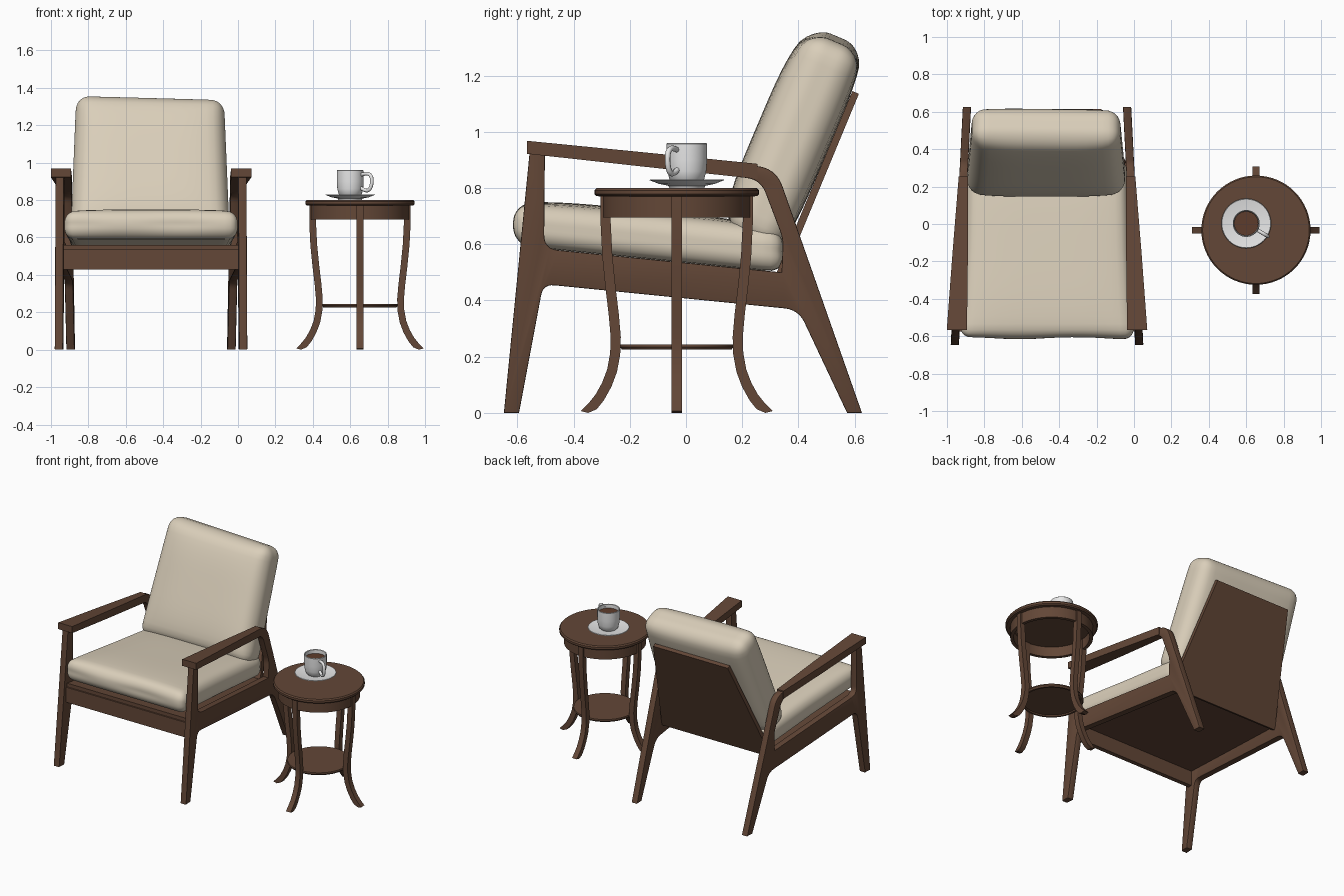
import bpy, bmesh, math
from mathutils import Vector, Matrix

cube = bpy.data.objects.get("Cube")
if cube:
    bpy.data.objects.remove(cube, do_unlink=True)


def material(name, rgb):
    m = bpy.data.materials.new(name)
    m.use_nodes = True
    m.diffuse_color = (*rgb, 1)
    m.node_tree.nodes["Principled BSDF"].inputs["Base Color"].default_value = (*rgb, 1)
    return m


WOOD = material("brown wood", (0.125, 0.063, 0.038))
FABRIC = material("beige fabric", (0.70, 0.62, 0.49))
CHINA = material("white china", (0.80, 0.80, 0.80))
COFFEE = material("coffee", (0.11, 0.045, 0.025))
CHAIR_X = -0.465
TABLE = Vector((0.652, -0.033, 0))
CUP = Vector((0.60, 0.003, 0))


def finish(name, bm, mat, angle=35):
    bmesh.ops.remove_doubles(bm, verts=bm.verts, dist=0.00005)
    bmesh.ops.recalc_face_normals(bm, faces=bm.faces)
    for f in bm.faces:
        f.smooth = True
    me = bpy.data.meshes.new(name)
    bm.to_mesh(me)
    bm.free()
    me.set_sharp_from_angle(angle=math.radians(angle))
    me.materials.append(mat)
    ob = bpy.data.objects.new(name, me)
    bpy.context.collection.objects.link(ob)
    return ob


def curve_to_bmesh(curve):
    ob = bpy.data.objects.new("helper", curve)
    bpy.context.collection.objects.link(ob)
    bpy.context.view_layer.update()
    me = bpy.data.meshes.new_from_object(ob.evaluated_get(bpy.context.evaluated_depsgraph_get()))
    bm = bmesh.new()
    bm.from_mesh(me)
    bpy.data.objects.remove(ob, do_unlink=True)
    bpy.data.curves.remove(curve)
    bpy.data.meshes.remove(me)
    return bm


def rounded(points, steps=6):
    """Outline with each corner (y, z, radius) softened."""
    out = []
    for i, (y, z, r) in enumerate(points):
        p = Vector((y, z))
        if not r:
            out.append(p)
            continue
        a = p + (Vector(points[i - 1][:2]) - p).normalized() * r
        b = p + (Vector(points[(i + 1) % len(points)][:2]) - p).normalized() * r
        for k in range(steps + 1):
            t = k / steps
            out.append(a * (1 - t) ** 2 + p * 2 * t * (1 - t) + b * t * t)
    return out


def loft(name, sections, mat, bevel=0.0):
    """Solid skinned through closed rings of equal length."""
    bm = bmesh.new()
    rings = [[bm.verts.new(p) for p in s] for s in sections]
    n = len(rings[0])
    for a, b in zip(rings, rings[1:]):
        for i in range(n):
            bm.faces.new((a[i], a[(i + 1) % n], b[(i + 1) % n], b[i]))
    bm.faces.new(rings[0])
    bm.faces.new(rings[-1])
    if bevel:
        edges = [e for e in bm.edges if e.calc_face_angle(0) > 0.6]
        bmesh.ops.bevel(bm, geom=edges, offset=bevel, segments=2, affect='EDGES', profile=0.5)
    return finish(name, bm, mat)


def lathe(name, profile, center, mat, segments=48):
    bm = bmesh.new()
    vs = [bm.verts.new((r, 0, z)) for r, z in profile]
    edges = [bm.edges.new(p) for p in zip(vs, vs[1:])]
    bmesh.ops.spin(bm, geom=vs + edges, cent=(0, 0, 0), axis=(0, 0, 1),
                   angle=2 * math.pi, steps=segments)
    bmesh.ops.translate(bm, vec=center, verts=bm.verts)
    return finish(name, bm, mat)


def cushion(name, half, radius, place, cuts=21):
    """Rounded box; place() puffs and poses each point."""
    bm = bmesh.new()
    bmesh.ops.create_cube(bm, size=2)
    bmesh.ops.subdivide_edges(bm, edges=bm.edges, cuts=cuts, use_grid_fill=True)
    for v in bm.verts:
        p = Vector([math.sin(c * math.pi / 2) * h for c, h in zip(v.co, half)])
        core = Vector([max(-(h - radius), min(h - radius, c)) for c, h in zip(p, half)])
        p = core + (p - core).normalized() * radius
        v.co = place(p, p.x / half[0], p.y / half[1], p.z / half[2])
    return finish(name, bm, FABRIC, 60)


# Chair side frames: legs, rail and arm in one outline with an opening
outer = [(-0.648, 0, 0), (-0.557, 0.92, 0), (-0.555, 0.955, 0), (0.32, 0.872, 0.07),
         (0.626, 0, 0), (0.573, 0, 0), (0.40, 0.367, 0.05), (-0.508, 0.458, 0.04), (-0.594, 0, 0)]
opening = [(-0.502, 0.92, 0), (-0.505, 0.584, 0.05), (0.34, 0.50, 0),
           (0.345, 0.62, 0.03), (0.265, 0.83, 0.05)]
for side, label in ((-1, "right"), (1, "left")):
    cu = bpy.data.curves.new("frame_outline", 'CURVE')
    cu.dimensions, cu.fill_mode = '2D', 'BOTH'
    cu.extrude, cu.bevel_depth, cu.offset, cu.bevel_resolution = 0.018, 0.004, -0.004, 1
    for outline in (outer, opening):
        pts = rounded(outline)
        sp = cu.splines.new('POLY')
        sp.points.add(len(pts) - 1)
        for q, p in zip(sp.points, pts):
            q.co = (p.x, p.y, 0, 1)
        sp.use_cyclic_u = True
    bm = curve_to_bmesh(cu)
    for v in bm.verts:
        y, z, t = v.co
        v.co = (CHAIR_X + side * (0.46 - 0.051 * y) + t, y, z)
    finish(label + "_side_frame", bm, WOOD)

    # Tapered arm rest, wide at the front
    rings = []
    for y, top, low, mid, hw in ((-0.566, 0.968, 0.922, 0.482, 0.054),
                                 (-0.15, 0.927, 0.876, 0.464, 0.041),
                                 (0.255, 0.886, 0.832, 0.447, 0.025)):
        x = CHAIR_X + side * mid
        rings.append([(x - hw, y, low), (x + hw, y, low), (x + hw, y, top), (x - hw, y, top)])
    loft(label + "_arm_rest", rings, WOOD, 0.005)


def plate(name, section, half_a, half_b):
    """Bar across the chair; its ends may taper from the first to the last points."""
    halves = (half_a, half_a, half_b, half_b)
    loft(name, [[(CHAIR_X + s * h, y, z) for h, (y, z) in zip(halves, section)]
                for s in (-1, 1)], WOOD)


plate("front_rail", [(-0.575, 0.43), (-0.545, 0.43), (-0.545, 0.535), (-0.575, 0.535)], 0.475, 0.475)
plate("seat_panel", [(-0.565, 0.535), (-0.565, 0.56), (0.33, 0.485), (0.33, 0.46)], 0.475, 0.432)
plate("back_panel", [(0.30, 0.445), (0.325, 0.435), (0.615, 1.135), (0.592, 1.145)], 0.425, 0.29)


# Cushions
def place_seat(p, u, v, w):
    puff = max(w, 0) * 0.024 * (1 - u ** 4) * (1 - v ** 4)
    x = p.x * (1 - 0.045 * (v + 1)) * (1 - 0.015 * (1 - abs(v)))
    wave = 0.006 * math.sin(5 * u) * (1 - abs(w))
    return (CHAIR_X + x, -0.13 + p.y + wave, 0.622 - 0.1 * p.y + p.z + puff)


def place_back(p, u, v, w):
    puff = (0.042 if w < 0 else 0.024) * w * (1 - u ** 4) * (1 - v ** 4)
    lean = math.radians(23)
    t = p.z + puff
    along = p.y - 0.012 * u * max(v, 0)
    x = p.x * (1 - 0.035 * (v + 1))
    return (CHAIR_X - 0.005 + x,
            0.385 + along * math.sin(lean) + t * math.cos(lean),
            0.97 + along * math.cos(lean) - t * math.sin(lean))


cushion("seat_cushion", (0.467, 0.48, 0.075), 0.06, place_seat)
cushion("back_cushion", (0.425, 0.39, 0.10), 0.075, place_back)

# Side table: top with apron, shelf and four curved legs
lathe("table_top", [(0, 0.765), (0.24, 0.765), (0.24, 0.695), (0.262, 0.695), (0.262, 0.77),
                    (0.285, 0.771), (0.292, 0.778), (0.292, 0.792), (0.285, 0.80), (0, 0.80)],
      TABLE, WOOD, 64)
lathe("table_shelf", [(0, 0.233), (0.18, 0.233), (0.183, 0.225), (0.195, 0.225), (0.202, 0.235),
                      (0.20, 0.244), (0, 0.244)], TABLE, WOOD, 48)
path = [Vector(p) for p in ((0.253, 0.77), (0.253, 0.68), (0.247, 0.56), (0.236, 0.45), (0.224, 0.35),
                            (0.217, 0.27), (0.219, 0.21), (0.230, 0.15), (0.249, 0.10),
                            (0.274, 0.055), (0.298, 0.025), (0.328, -0.006))]
for k in range(4):
    turn = Matrix.Translation(TABLE) @ Matrix.Rotation(k * math.pi / 2, 4, 'Z')
    rings = []
    for i, p in enumerate(path):
        d = (path[min(i + 1, len(path) - 1)] - path[max(i - 1, 0)]).normalized()
        n = Vector((-d.y, d.x)) * 0.018
        a, b = p - n, p + n
        rings.append([turn @ Vector((q.x, w, max(q.y, 0)))
                      for q, w in ((a, -0.018), (b, -0.018), (b, 0.018), (a, 0.018))])
    loft("table_leg_%d" % (k + 1), rings, WOOD)

# Cup, saucer and coffee
lathe("saucer", [(0, 0.80), (0.062, 0.80), (0.066, 0.808), (0.10, 0.815), (0.133, 0.828),
                 (0.130, 0.831), (0.07, 0.821), (0, 0.819)], CUP, CHINA)
lathe("cup", [(0, 0.818), (0.05, 0.82), (0.062, 0.832), (0.069, 0.86), (0.072, 0.90), (0.072, 0.957),
              (0.069, 0.960), (0.066, 0.957), (0.064, 0.90), (0, 0.90)], CUP, CHINA)
lathe("coffee", [(0, 0.925), (0.0645, 0.925), (0.0645, 0.932), (0, 0.932)], CUP, COFFEE)

cu = bpy.data.curves.new("handle_path", 'CURVE')
cu.dimensions = '3D'
cu.bevel_depth, cu.bevel_resolution, cu.use_fill_caps = 0.010, 2, True
loop = [(0.066, 0.935), (0.10, 0.945), (0.132, 0.932), (0.136, 0.89), (0.122, 0.855), (0.095, 0.848), (0.064, 0.865)]
sp = cu.splines.new('NURBS')
sp.points.add(len(loop) - 1)
for q, (r, z) in zip(sp.points, loop):
    q.co = (CUP.x + r * 0.86, CUP.y - r * 0.51, z, 1)
sp.use_endpoint_u, sp.order_u, sp.resolution_u = True, 3, 5
finish("cup_handle", curve_to_bmesh(cu), CHINA, 60)
